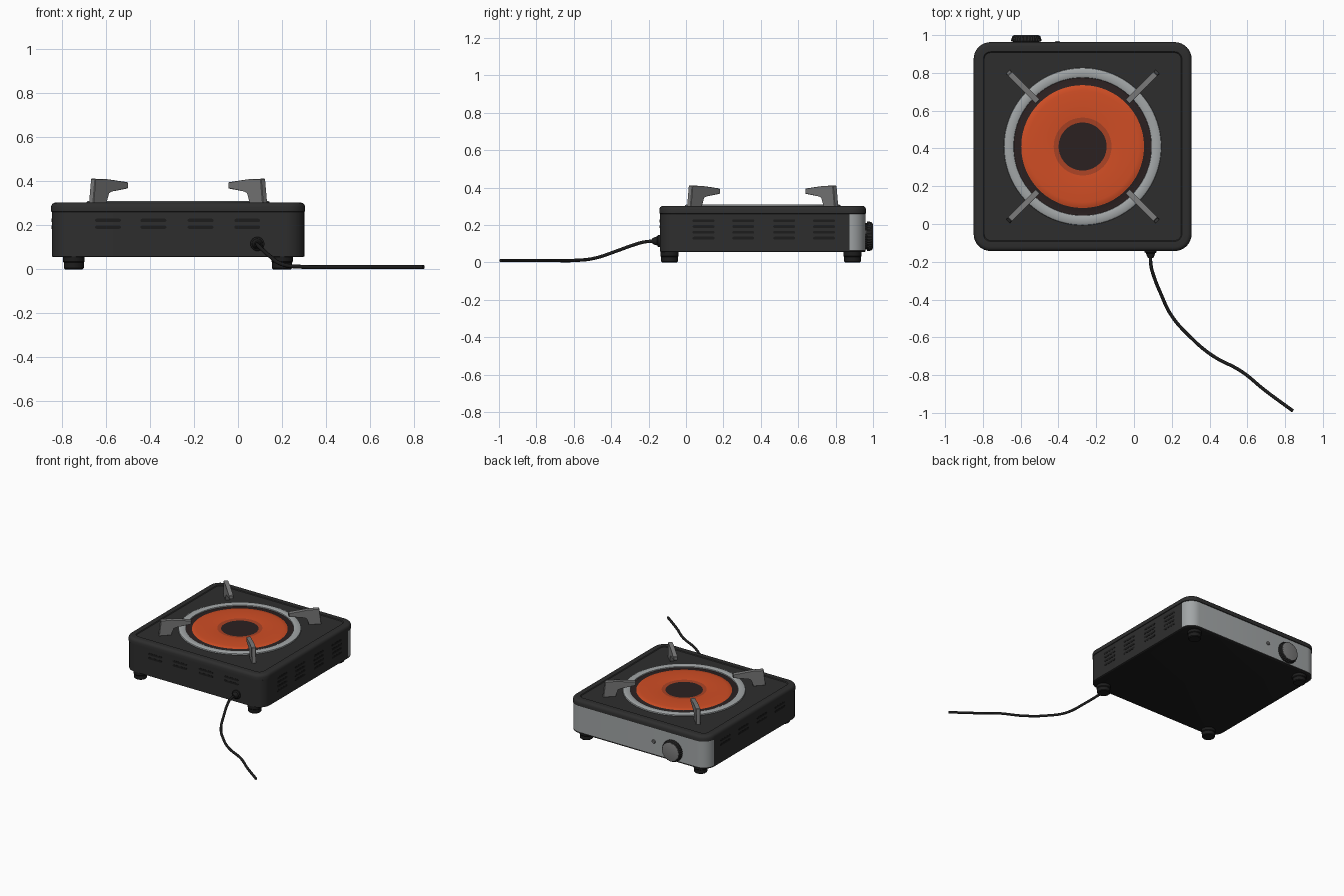
import bpy, bmesh, math
from mathutils import Matrix, Vector

if "Cube" in bpy.data.objects:
    bpy.data.objects.remove(bpy.data.objects["Cube"])

CX, CY = -0.272, 0.41          # centre of the stove body
HX, HY, R = 0.577, 0.553, 0.09  # half sizes and corner radius


def mat(name, r, g, b):
    m = bpy.data.materials.new(name)
    m.diffuse_color = (r, g, b, 1)
    m.use_nodes = True
    m.node_tree.nodes["Principled BSDF"].inputs["Base Color"].default_value = m.diffuse_color
    return m


BODY = mat("charcoal enamel", 0.027, 0.027, 0.027)
BLACK = mat("black rubber", 0.012, 0.012, 0.012)
STEEL = mat("brushed steel", 0.36, 0.38, 0.385)
GREY = mat("grey iron", 0.20, 0.20, 0.20)
ORANGE = mat("glowing orange", 0.63, 0.075, 0.018)
RUST = mat("dark orange", 0.40, 0.055, 0.018)
BROWN = mat("dark brown", 0.024, 0.015, 0.015)


def finish(name, bm, mats, smooth=True):
    bmesh.ops.recalc_face_normals(bm, faces=bm.faces)
    me = bpy.data.meshes.new(name)
    bm.to_mesh(me)
    bm.free()
    for m in mats:
        me.materials.append(m)
    ob = bpy.data.objects.new(name, me)
    bpy.context.collection.objects.link(ob)
    if smooth:
        bpy.ops.object.select_all(action='DESELECT')
        bpy.context.view_layer.objects.active = ob
        ob.select_set(True)
        bpy.ops.object.shade_smooth_by_angle(angle=math.radians(32))
    return ob


def skin(bm, loops, caps=True):
    """Join equal point loops with quads."""
    rings = [[bm.verts.new(p) for p in l] for l in loops]
    n = len(rings[0])
    for a, b in zip(rings, rings[1:]):
        for i in range(n):
            bm.faces.new((a[i], a[(i + 1) % n], b[(i + 1) % n], b[i]))
    if caps:
        bm.faces.new(rings[0][::-1])
        bm.faces.new(rings[-1])


def rounded(off, z, steps=8):
    """Rounded rectangle of the body, grown by off."""
    r, pts = max(R + off, 0.01), []
    for k, (sx, sy) in enumerate(((1, 1), (-1, 1), (-1, -1), (1, -1))):
        for i in range(steps + 1):
            a = math.pi / 2 * (k + i / steps)
            pts.append((CX + sx * (HX + off - r) + r * math.cos(a),
                        CY + sy * (HY + off - r) + r * math.sin(a), z))
    return pts


def lathe(name, prof, mats, place, seg=64, ridge=0.0, rule=None, caps=True):
    """Turn (radius, height) points round z, then place with a matrix."""
    bm = bmesh.new()
    loops = []
    for r, h in prof:
        loops.append([((r - ridge * (i % 2)) * Vector((math.cos(t), math.sin(t), 0)) + Vector((0, 0, h)))
                      for i in range(seg) for t in [2 * math.pi * i / seg]])
    skin(bm, loops, caps)
    if rule:
        for f in bm.faces:
            f.material_index = rule(f.calc_center_median())
    bm.transform(place)
    return finish(name, bm, mats)


def at(x, y, z=0, rot=0):
    return Matrix.Translation((x, y, z)) @ Matrix.Rotation(rot, 4, 'X')


# body shell with steel control panel wrapped round the rear corners
bm = bmesh.new()
skin(bm, [rounded(o, z) for o, z in ((-0.012, 0.055), (-0.004, 0.058), (-0.004, 0.067), (-0.004, 0.26))])
for f in bm.faces:
    c = f.calc_center_median()
    if c.z < 0.056:
        f.material_index = 2
    elif c.y > CY + HY - R and 0.068 < c.z < 0.259:
        f.material_index = 1
finish("body", bm, [BODY, STEEL, BLACK])

# lid with rounded edge and shallow sunken top
bm = bmesh.new()
skin(bm, [rounded(o, z) for o, z in ((-0.01, 0.258), (0, 0.262), (0, 0.283), (-0.004, 0.294), (-0.012, 0.301),
                                     (-0.022, 0.303), (-0.051, 0.303), (-0.056, 0.298))])
finish("lid", bm, [BODY])

# burner: dark pan, orange glowing plate, dark centre
def burner_colour(c):
    r = math.hypot(c.x, c.y)
    return 0 if r < 0.126 or r > 0.323 else (1 if r < 0.152 else 2)


lathe("burner_plate", [(0.37, 0.296), (0.366, 0.30), (0.325, 0.30), (0.32, 0.303), (0.295, 0.306),
                       (0.153, 0.306), (0.127, 0.302), (0.12, 0.302)],
      [BROWN, RUST, ORANGE], at(CX, CY), 96, rule=burner_colour)
lathe("burner_ring", [(0.417, 0.297), (0.415, 0.306), (0.406, 0.311), (0.375, 0.311), (0.366, 0.307), (0.364, 0.297)],
      [STEEL], at(CX, CY), 96, caps=False)

# four pan supports, extruded from one bracket profile
PROFILE = ((0.56, 0.296), (0.546, 0.411), (0.47, 0.409), (0.335, 0.395),
           (0.335, 0.367), (0.44, 0.356), (0.46, 0.348), (0.474, 0.296))
for k in range(4):
    bm = bmesh.new()
    skin(bm, [[(r, s, z) for r, z in PROFILE] for s in (-0.015, 0.015)])
    bmesh.ops.bevel(bm, geom=bm.edges[:], offset=0.003, segments=1, affect='EDGES')
    bm.transform(Matrix.Translation((CX, CY, 0)) @ Matrix.Rotation(math.pi / 4 + k * math.pi / 2, 4, 'Z'))
    finish(f"pan_support_{k + 1}", bm, [GREY], smooth=False)

# feet
for i, x in enumerate((-0.745, 0.20)):
    for j, y in enumerate((-0.088, 0.89)):
        lathe(f"foot_{i}{j}", [(0.04, 0), (0.045, 0.005), (0.045, 0.03), (0.049, 0.035), (0.049, 0.058)],
              [BLACK], at(x, y), 32)

# control knob with ridged skirt and grey face, plus indicator lamp
KNOB = at(-0.57, 0.958, 0.14, -math.pi / 2)
lathe("knob", [(0.07, 0), (0.07, 0.008), (0.08, 0.01), (0.08, 0.018), (0.074, 0.036), (0.068, 0.04)],
      [BODY], KNOB, 64, ridge=0.003)
lathe("knob_face", [(0.066, 0.038), (0.066, 0.041), (0.063, 0.042)], [GREY], KNOB, 48)
lathe("indicator_lamp", [(0.014, 0), (0.014, 0.006), (0.01, 0.01)], [GREY],
      at(-0.405, 0.958, 0.16, -math.pi / 2), 20)


# vent slots: thin dark rounded plates on three sides
def vents(name, centres, zs, place, width=0.118, h=0.0075):
    bm = bmesh.new()
    for u in centres:
        for z in zs:
            pts = []
            for s in (1, -1):
                for i in range(7):
                    a = -math.pi / 2 + math.pi * i / 6
                    pts.append((u + s * (width / 2 - h + h * math.cos(a)), z + s * h * math.sin(a)))
            skin(bm, [[place(p, q, d) for p, q in pts] for d in (-0.003, 0.0015)])
    finish(name, bm, [BLACK], smooth=False)


E = 0.004
SIDE = (0.094, 0.306, 0.525, 0.738)
vents("front_vents", (-0.59, -0.384, -0.17, 0.042), (0.191, 0.222),
      lambda p, q, d: (p, CY - HY + E - d, q))
vents("right_vents", SIDE, (0.13, 0.161, 0.192, 0.223), lambda p, q, d: (CX + HX - E + d, p, q))
vents("left_vents", SIDE, (0.191, 0.222), lambda p, q, d: (CX - HX + E - d, p, q))

# cord grommet and power cord
lathe("cord_grommet", [(0.032, -0.004), (0.032, 0.01), (0.024, 0.016), (0.02, 0.03), (0.013, 0.042)],
      [BLACK], at(0.088, -0.139, 0.115, math.pi / 2), 24)
PATH = ((0.087, -0.14, 0.115), (0.09, -0.22, 0.11), (0.108, -0.285, 0.092), (0.138, -0.36, 0.065),
        (0.2, -0.487, 0.023), (0.293, -0.593, 0.011), (0.41, -0.693, 0.01), (0.573, -0.783, 0.01),
        (0.69, -0.878, 0.01), (0.842, -0.99, 0.01))
cu = bpy.data.curves.new("power_cord", 'CURVE')
cu.dimensions = '3D'
cu.bevel_depth = 0.009
cu.bevel_resolution = 3
cu.use_fill_caps = True
sp = cu.splines.new('BEZIER')
sp.bezier_points.add(len(PATH) - 1)
for b, p in zip(sp.bezier_points, PATH):
    b.co = p
    b.handle_left_type = b.handle_right_type = 'AUTO'
cu.materials.append(BLACK)
bpy.context.collection.objects.link(bpy.data.objects.new("power_cord", cu))
